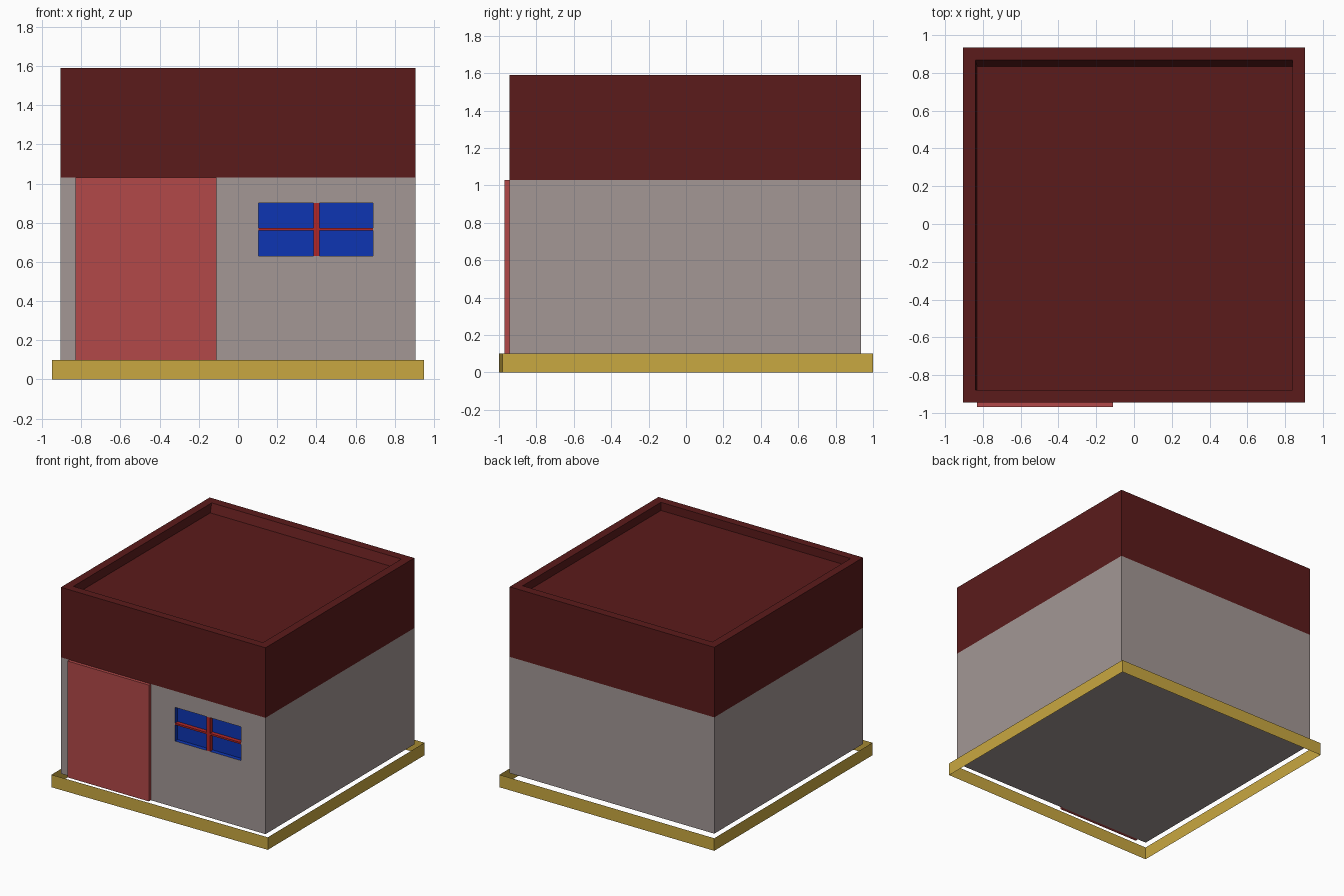
import bpy
import bmesh

if "Cube" in bpy.data.objects:
    bpy.data.objects.remove(bpy.data.objects["Cube"])


def material(name, rgb):
    """Material from 0-255 screen colour, converted to linear."""
    m = bpy.data.materials.new(name)
    m.diffuse_color = [((c / 255 + 0.055) / 1.055) ** 2.4 for c in rgb] + [1]
    m.use_nodes = True
    m.node_tree.nodes["Principled BSDF"].inputs["Base Color"].default_value = m.diffuse_color
    return m


def finish(name, bm, mat):
    mesh = bpy.data.meshes.new(name)
    bm.to_mesh(mesh)
    bm.free()
    mesh.materials.append(mat)
    obj = bpy.data.objects.new(name, mesh)
    bpy.context.collection.objects.link(obj)
    return obj


def rect(x0, x1, y0, y1, z):
    return [(x0, y0, z), (x1, y0, z), (x1, y1, z), (x0, y1, z)]


def loft(name, rings, mat, cap_start=True, cap_end=True):
    """Skin a stack of four-cornered rings (counter-clockwise, bottom to top)."""
    bm = bmesh.new()
    loops = [[bm.verts.new(p) for p in r] for r in rings]
    for a, b in zip(loops, loops[1:]):
        for i in range(4):
            j = (i + 1) % 4
            bm.faces.new((a[i], a[j], b[j], b[i]))
    if cap_start:
        bm.faces.new(loops[0][::-1])
    if cap_end:
        bm.faces.new(loops[-1])
    return finish(name, bm, mat)


def box(name, x0, x1, y0, y1, z0, z1, mat):
    return loft(name, [rect(x0, x1, y0, y1, z0), rect(x0, x1, y0, y1, z1)], mat)


wall_mat = material("plaster", (163, 151, 149))
roof_mat = material("dark red", (91, 27, 27))
door_mat = material("door red", (178, 72, 72))
base_mat = material("ochre", (201, 168, 65))
glass_mat = material("blue", (13, 53, 178))
bar_mat = material("bar red", (178, 38, 38))

X, FRONT, BACK = 0.905, -0.945, 0.935
Z0, Z1, ZTOP = 0.10, 1.03, 1.59
WX0, WX1, WZ0, WZ1, WDEPTH = 0.105, 0.69, 0.63, 0.90, 0.033

# Walls: floor and three plain sides, front side with a window opening
bm = bmesh.new()
xs, zs = [-X, WX0, WX1, X], [Z0, WZ0, WZ1, Z1]
front = [[bm.verts.new((x, FRONT, z)) for x in xs] for z in zs]
for r in range(3):
    for c in range(3):
        if (r, c) != (1, 1):
            bm.faces.new((front[r][c], front[r][c + 1],
                          front[r + 1][c + 1], front[r + 1][c]))
bl, br, tl, tr = [bm.verts.new((x, BACK, z)) for z in (Z0, Z1) for x in (-X, X)]
bm.faces.new([row[3] for row in front[::1]][0:1] + [br, tr] + [row[3] for row in front[::-1]][:3])
bm.faces.new([row[0] for row in front] + [tl, bl])
bm.faces.new((br, bl, tl, tr))
bm.faces.new([bl, br] + front[0][::-1])
finish("walls", bm, wall_mat)

# Roof block with a shallow recess inside its rim
loft("roof", [
    rect(-X, X, FRONT, BACK, Z1),
    rect(-X, X, FRONT, BACK, ZTOP),
    rect(-0.84, 0.838, -0.88, 0.867, ZTOP),
    rect(-0.83, 0.838, -0.88, 0.835, ZTOP - 0.065),
], roof_mat, cap_start=False)

# Thin base skirt, open above and below
corners = [(-0.95, -1.0), (0.95, -0.98), (0.95, 1.0), (-0.95, 1.0)]
loft("base_skirt", [[(x, y, z) for x, y in corners] for z in (0, Z0)],
     base_mat, cap_start=False, cap_end=False)

# Door slab
box("door", -0.83, -0.11, -0.97, FRONT, Z0, Z1, door_mat)

# Window recess: blue open tray facing the front
bm = bmesh.new()
tray = [[bm.verts.new((x, y, z)) for x, z in
         ((WX0, WZ0), (WX1, WZ0), (WX1, WZ1), (WX0, WZ1))]
        for y in (FRONT, FRONT + WDEPTH)]
bm.faces.new(tray[1])
for i in range(4):
    j = (i + 1) % 4
    bm.faces.new((tray[0][i], tray[0][j], tray[1][j], tray[1][i]))
finish("window_panes", bm, glass_mat)

# Window cross bars, flush with the wall
box("window_bar_vertical", 0.385, 0.415, FRONT, FRONT + WDEPTH, WZ0, WZ1, bar_mat)
for side, x0, x1 in (("left", WX0, 0.385), ("right", 0.415, WX1)):
    box("window_bar_" + side, x0, x1, FRONT, FRONT + WDEPTH, 0.76, 0.774, bar_mat)
